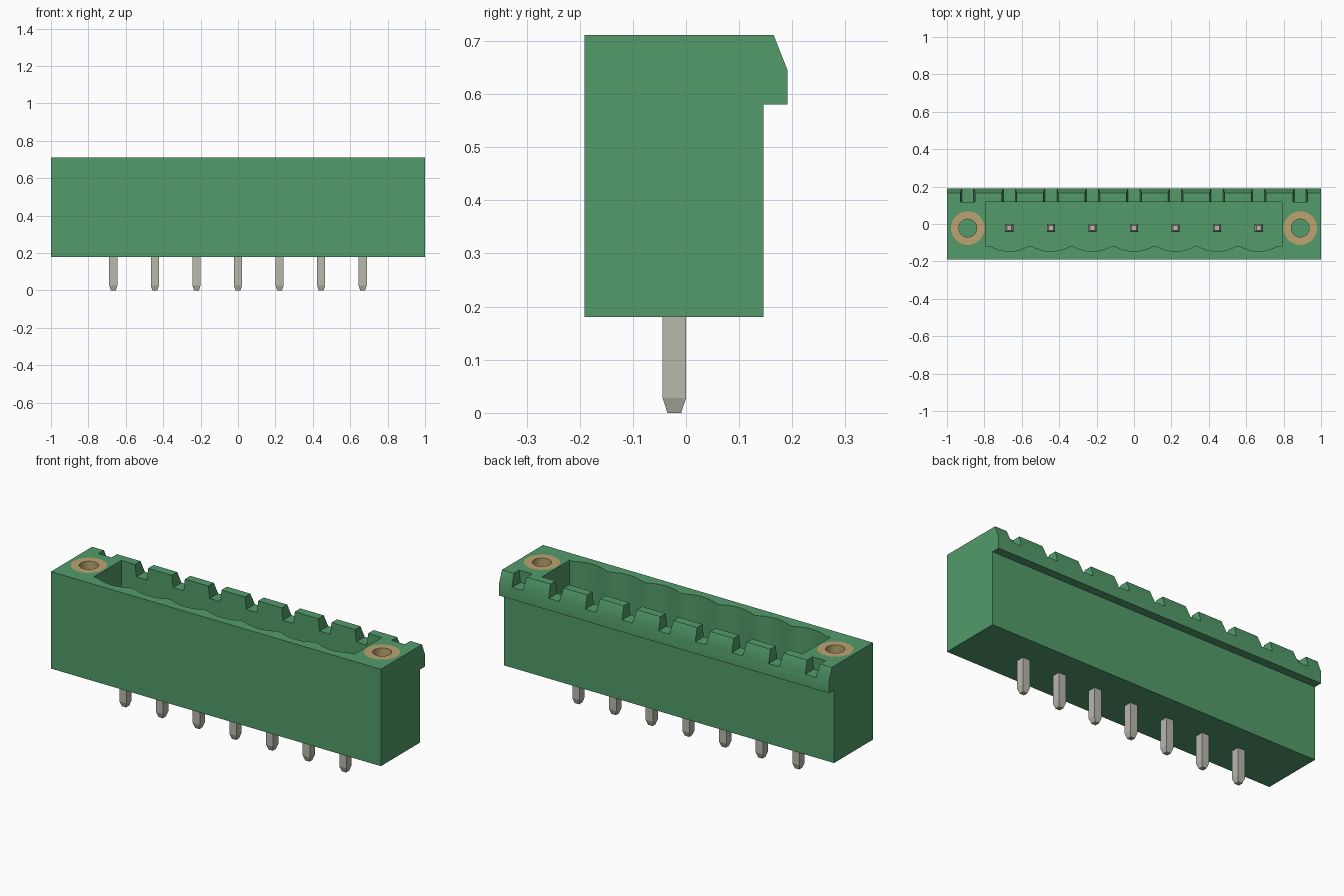
import bpy, bmesh, math
from mathutils import Vector

if "Cube" in bpy.data.objects:
    bpy.data.objects.remove(bpy.data.objects["Cube"], do_unlink=True)

PITCH = 2 / 9
TOP, BASE, FLOOR = 0.711, 0.18, 0.335
PIN_Y = -0.022


def material(name, rgb):
    m = bpy.data.materials.new(name)
    m.use_nodes = True
    m.diffuse_color = (*rgb, 1)
    node = next(n for n in m.node_tree.nodes if n.type == "BSDF_PRINCIPLED")
    node.inputs["Base Color"].default_value = (*rgb, 1)
    return m


green = material("green plastic", (0.085, 0.33, 0.145))
brass = material("brass", (0.50, 0.37, 0.165))
tin = material("tin plating", (0.48, 0.48, 0.42))


def finish(name, bm, mat):
    bmesh.ops.recalc_face_normals(bm, faces=bm.faces)
    mesh = bpy.data.meshes.new(name)
    bm.to_mesh(mesh)
    bm.free()
    mesh.materials.append(mat)
    obj = bpy.data.objects.new(name, mesh)
    bpy.context.scene.collection.objects.link(obj)
    return obj


def prism(name, points, offset, mat):
    """Extrude a closed outline of 3D points along an offset."""
    bm = bmesh.new()
    face = bm.faces.new([bm.verts.new(p) for p in points])
    ext = bmesh.ops.extrude_face_region(bm, geom=[face], use_keep_orig=True)
    moved = [g for g in ext["geom"] if isinstance(g, bmesh.types.BMVert)]
    bmesh.ops.translate(bm, verts=moved, vec=Vector(offset))
    return finish(name, bm, mat)


def lathe(name, profile, x, y, mat, sides=40):
    """Revolve a closed (radius, z) profile about a vertical axis."""
    bm = bmesh.new()
    rings = []
    for i in range(sides):
        a = math.tau * i / sides
        rings.append([bm.verts.new((x + r * math.cos(a), y + r * math.sin(a), z))
                      for r, z in profile])
    n = len(profile)
    for i in range(sides):
        a, b = rings[i], rings[(i + 1) % sides]
        for j in range(n):
            k = (j + 1) % n
            bm.faces.new((a[j], b[j], b[k], a[k]))
    return finish(name, bm, mat)


def circle(r, x, y, z, sides=40):
    return [(x + r * math.cos(math.tau * i / sides),
             y + r * math.sin(math.tau * i / sides), z) for i in range(sides)]


def smooth(obj):
    bpy.ops.object.select_all(action="DESELECT")
    obj.select_set(True)
    bpy.context.view_layer.objects.active = obj
    bpy.ops.object.shade_smooth_by_angle(angle=math.radians(22))


def cut(target, cutter):
    cutter.hide_render = True
    mod = target.modifiers.new("cut", "BOOLEAN")
    mod.operation, mod.solver, mod.object = "DIFFERENCE", "EXACT", cutter
    bpy.context.view_layer.objects.active = target
    bpy.ops.object.modifier_apply(modifier=mod.name)
    bpy.data.objects.remove(cutter, do_unlink=True)


# Housing with the latching lip along the back
side = [(-0.191, BASE), (0.146, BASE), (0.146, 0.58), (0.191, 0.58),
        (0.191, 0.645), (0.165, TOP), (-0.191, TOP)]
housing = prism("housing", [(-1, y, z) for y, z in side], (2, 0, 0), green)

# Socket cavity with a scalloped front wall
outline = [(0.79, 0.118), (-0.79, 0.118), (-0.79, -0.12)]
for i in range(-3, 4):
    for s in range(11):
        t = s / 5 - 1
        outline.append((i * PITCH + 0.1 * t, -0.12 - 0.026 * (1 - t * t)))
outline.append((0.79, -0.12))
cut(housing, prism("cavity_cutter", [(x, y, FLOOR) for x, y in outline],
                   (0, 0, 0.5), green))

# Coding notches through the back rim
for i in range(-4, 5):
    x, y = i * PITCH, 0.118 if abs(i) == 4 else 0.09
    shape = [(-0.032, 0.645), (0.032, 0.645), (0.042, 0.73), (-0.042, 0.73)]
    cut(housing, prism("notch_cutter", [(x + dx, y, z) for dx, z in shape],
                       (0, 0.25, 0), green))

# Threaded inserts at both ends
for sign, label in ((-1, "right"), (1, "left")):
    x, z = sign * 4 * PITCH, 0.40
    cut(housing, prism("insert_cutter", circle(0.09, x, PIN_Y, z), (0, 0, 0.5), green))
    ring = [(0.09, z), (0.09, TOP), (0.048, TOP), (0.048, z)]
    smooth(lathe(label + "_insert", ring, x, PIN_Y, brass))
smooth(housing)

# Square contact pins with tapered ends
levels = [(0.013, 0), (0.022, 0.028), (0.022, 0.56), (0.013, 0.59)]
for i in range(-3, 4):
    bm = bmesh.new()
    loops = [[bm.verts.new((i * PITCH + sx * h, PIN_Y + sy * h, z))
              for sx, sy in ((-1, -1), (1, -1), (1, 1), (-1, 1))] for h, z in levels]
    for a, b in zip(loops, loops[1:]):
        for j in range(4):
            k = (j + 1) % 4
            bm.faces.new((a[j], a[k], b[k], b[j]))
    bm.faces.new(loops[0])
    bm.faces.new(loops[-1])
    finish("contact_pin_%d" % (i + 4), bm, tin)
